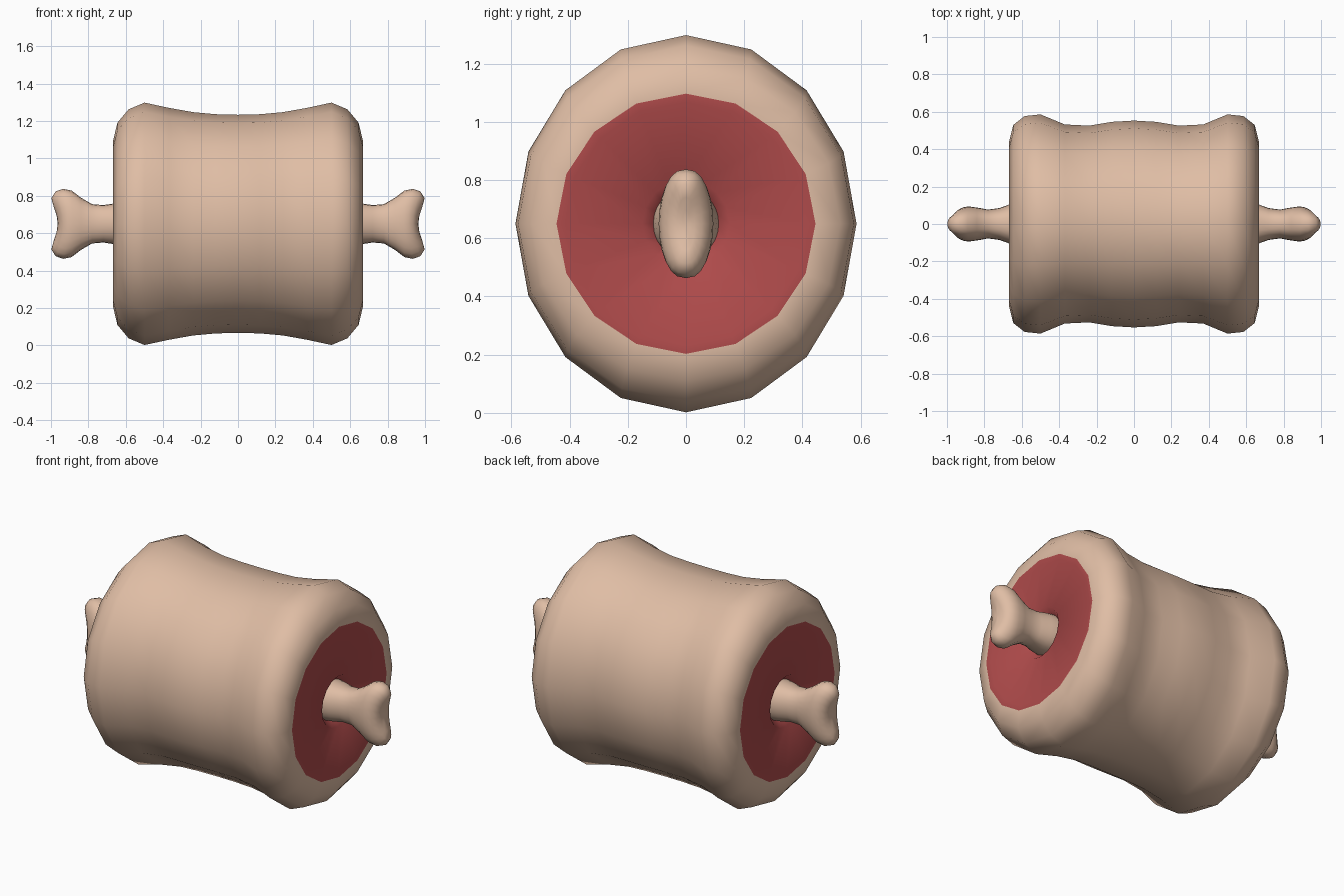
import bpy, bmesh, math

if "Cube" in bpy.data.objects:
    bpy.data.objects.remove(bpy.data.objects["Cube"])

CZ = 0.65  # height of the long axis


def material(name, rgb):
    m = bpy.data.materials.new(name)
    m.diffuse_color = (*rgb, 1)
    m.use_nodes = True
    m.node_tree.nodes["Principled BSDF"].inputs["Base Color"].default_value = m.diffuse_color
    return m


tan = material("tan skin", (0.74, 0.51, 0.375))
red = material("red meat", (0.43, 0.07, 0.07))


def loft(name, rings, sides, power=1.0, mats=(tan,), rule=None, tip=None):
    """Rings are (x at sides, x at top and bottom, y radius, z radius)."""
    bm = bmesh.new()
    loops = []
    for x_side, x_top, ry, rz in rings:
        loop = []
        for i in range(sides):
            a = 2 * math.pi * i / sides
            c, s = math.cos(a), math.sin(a)
            y = ry * math.copysign(abs(c) ** power, c)
            x = x_side + (x_top - x_side) * s * s
            loop.append(bm.verts.new((x, y, CZ + rz * s)))
        loops.append(loop)
    for k, (a, b) in enumerate(zip(loops, loops[1:])):
        for i in range(sides):
            j = (i + 1) % sides
            f = bm.faces.new((a[i], a[j], b[j], b[i]))
            if rule:
                f.material_index = rule(k)
    if tip is not None:  # close both ends of the bone
        for loop, x in ((loops[0], -tip), (loops[-1], tip)):
            v = bm.verts.new((x, 0, CZ))
            for i in range(sides):
                bm.faces.new((loop[i], loop[(i + 1) % sides], v))
    bmesh.ops.recalc_face_normals(bm, faces=bm.faces)
    me = bpy.data.meshes.new(name)
    bm.to_mesh(me)
    bm.free()
    for m in mats:
        me.materials.append(m)
    ob = bpy.data.objects.new(name, me)
    bpy.context.collection.objects.link(ob)
    bpy.ops.object.select_all(action='DESELECT')
    ob.select_set(True)
    bpy.context.view_layer.objects.active = ob
    bpy.ops.object.shade_smooth_by_angle(angle=math.radians(50))
    return ob


def mirrored(half):
    """Half profile from the middle outwards -> full profile along x."""
    left = [(-a, -b, ry, rz) for a, b, ry, rz in reversed(half) if a > 0]
    return left + half


# Meat: waisted barrel, with red cut ends dipping in around the bone
barrel = [
    (0.0, 0.553, 0.583), (0.12, 0.546, 0.586), (0.24, 0.526, 0.597),
    (0.37, 0.532, 0.62), (0.50, 0.586, 0.648), (0.585, 0.577, 0.612),
    (0.645, 0.53, 0.54), (0.667, 0.445, 0.447),
    (0.660, 0.415, 0.417), (0.658, 0.15, 0.15), (0.61, 0.108, 0.108),
]
meat_rings = mirrored([(x, x, ry, rz) for x, ry, rz in barrel])
RED_BANDS = 3
last = len(meat_rings) - 1
loft("meat", meat_rings, 16, mats=(tan, red),
     rule=lambda k: int(k < RED_BANDS or k >= last - RED_BANDS))

# Bone: round shaft with a two-lobed knuckle at each end
bone_half = [
    (0.0, 0.0, 0.115, 0.115), (0.60, 0.60, 0.115, 0.115),
    (0.667, 0.667, 0.104, 0.108), (0.72, 0.72, 0.085, 0.1),
    (0.78, 0.78, 0.077, 0.105), (0.84, 0.84, 0.088, 0.14),
    (0.885, 0.89, 0.094, 0.178), (0.91, 0.935, 0.09, 0.187),
    (0.935, 0.975, 0.08, 0.173), (0.955, 0.998, 0.055, 0.137),
    (0.962, 0.985, 0.03, 0.09), (0.964, 0.97, 0.012, 0.045),
]
loft("bone", mirrored(bone_half), 24, power=0.8, tip=0.964)
